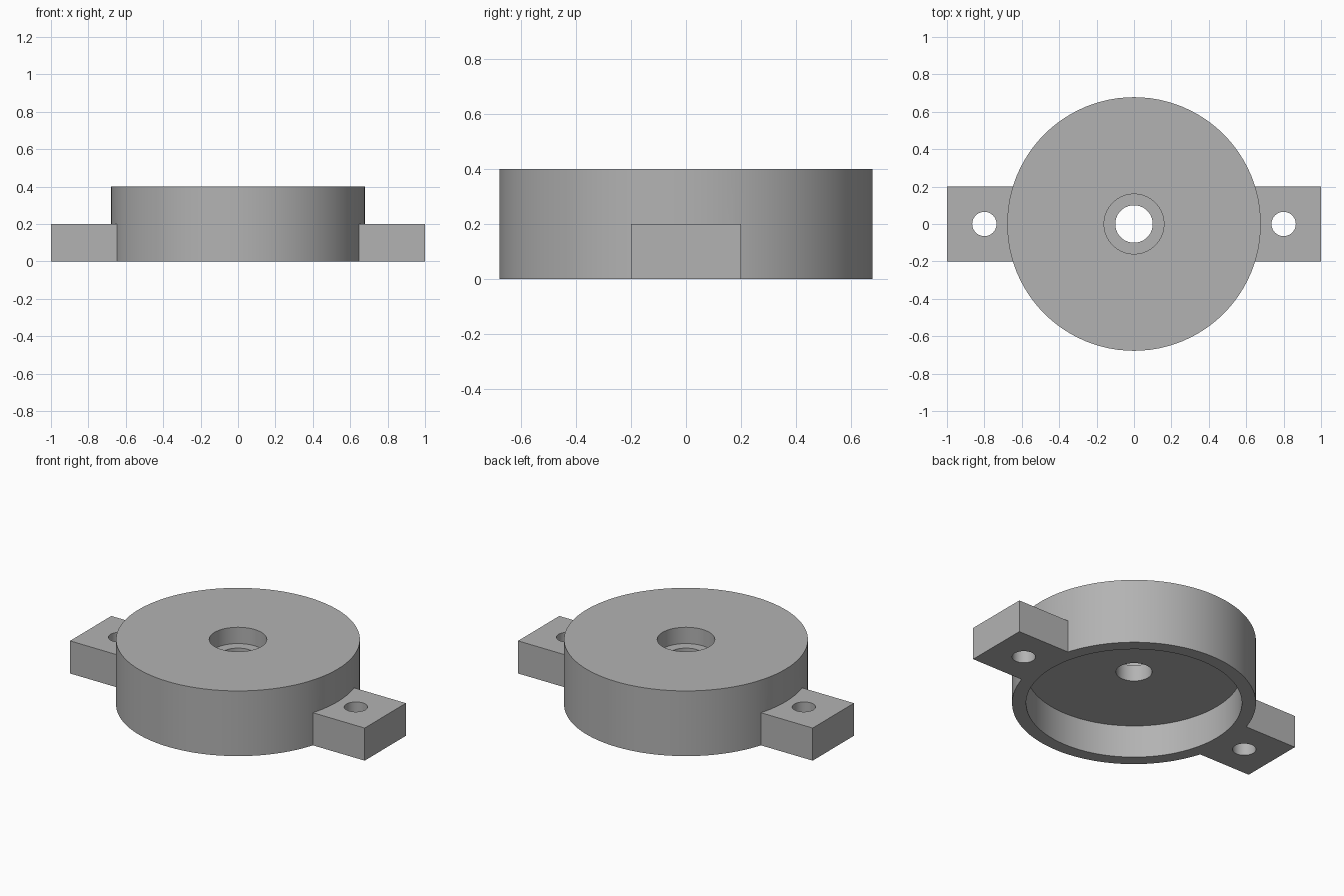
import bpy, bmesh, math

if "Cube" in bpy.data.objects:
    bpy.data.objects.remove(bpy.data.objects["Cube"], do_unlink=True)

BODY_R, CAVITY_R, BORE_R, HOLE_R = 0.678, 0.6, 0.16, 0.1
HEIGHT, EAR_H, EAR_W = 0.4, 0.2, 0.4
SCREW_R, SCREW_X = 0.065, 0.8

grey = bpy.data.materials.new("plain grey")
grey.use_nodes = True
colour = (0.45, 0.45, 0.45, 1)
grey.diffuse_color = colour
grey.node_tree.nodes["Principled BSDF"].inputs["Base Color"].default_value = colour


def finish(name, bm):
    bmesh.ops.recalc_face_normals(bm, faces=bm.faces)
    mesh = bpy.data.meshes.new(name)
    bm.to_mesh(mesh)
    bm.free()
    mesh.materials.append(grey)
    obj = bpy.data.objects.new(name, mesh)
    bpy.context.collection.objects.link(obj)
    return obj


def lathe(name, profile, steps=96):
    """Turn a closed (radius, height) outline around the z axis."""
    bm = bmesh.new()
    rings = []
    for i in range(steps):
        a = 2 * math.pi * i / steps
        rings.append([bm.verts.new((r * math.cos(a), r * math.sin(a), z)) for r, z in profile])
    n = len(profile)
    for i in range(steps):
        a, b = rings[i], rings[(i + 1) % steps]
        for j in range(n):
            k = (j + 1) % n
            bm.faces.new((a[j], b[j], b[k], a[k]))
    return finish(name, bm)


def box(name, x0, x1, width, height):
    bm = bmesh.new()
    bmesh.ops.create_cube(bm, size=1)
    bmesh.ops.scale(bm, vec=(x1 - x0, width, height), verts=bm.verts)
    bmesh.ops.translate(bm, vec=((x0 + x1) / 2, 0, height / 2), verts=bm.verts)
    return finish(name, bm)


def cylinder(name, radius, x):
    bm = bmesh.new()
    bmesh.ops.create_cone(bm, cap_ends=True, segments=48, radius1=radius, radius2=radius, depth=1)
    bmesh.ops.translate(bm, vec=(x, 0, 0), verts=bm.verts)
    return finish(name, bm)


def combine(target, tool, operation):
    """Apply a boolean and discard the tool object."""
    tool.hide_render = True
    mod = target.modifiers.new(operation, 'BOOLEAN')
    mod.operation, mod.solver, mod.object = operation, 'EXACT', tool
    bpy.context.view_layer.objects.active = target
    bpy.ops.object.modifier_apply(modifier=mod.name)
    bpy.data.objects.remove(tool, do_unlink=True)


# Round cap: hollow underneath, with a counterbored centre hole
housing = lathe("round_housing", [
    (BODY_R, 0), (BODY_R, HEIGHT), (BORE_R, HEIGHT), (BORE_R, 0.3),
    (HOLE_R, 0.3), (HOLE_R, 0.2), (CAVITY_R, 0.2), (CAVITY_R, 0)])

# Mounting ears on both sides, each with a screw hole
for side in (-1, 1):
    x0, x1 = sorted((side * 0.63, side))
    ear = box("mounting_ear", x0, x1, EAR_W, EAR_H)
    combine(ear, cylinder("screw_hole_cutter", SCREW_R, side * SCREW_X), 'DIFFERENCE')
    combine(housing, ear, 'UNION')

bpy.ops.object.select_all(action='DESELECT')
housing.select_set(True)
bpy.context.view_layer.objects.active = housing
bpy.ops.object.shade_smooth_by_angle(angle=math.radians(30))
